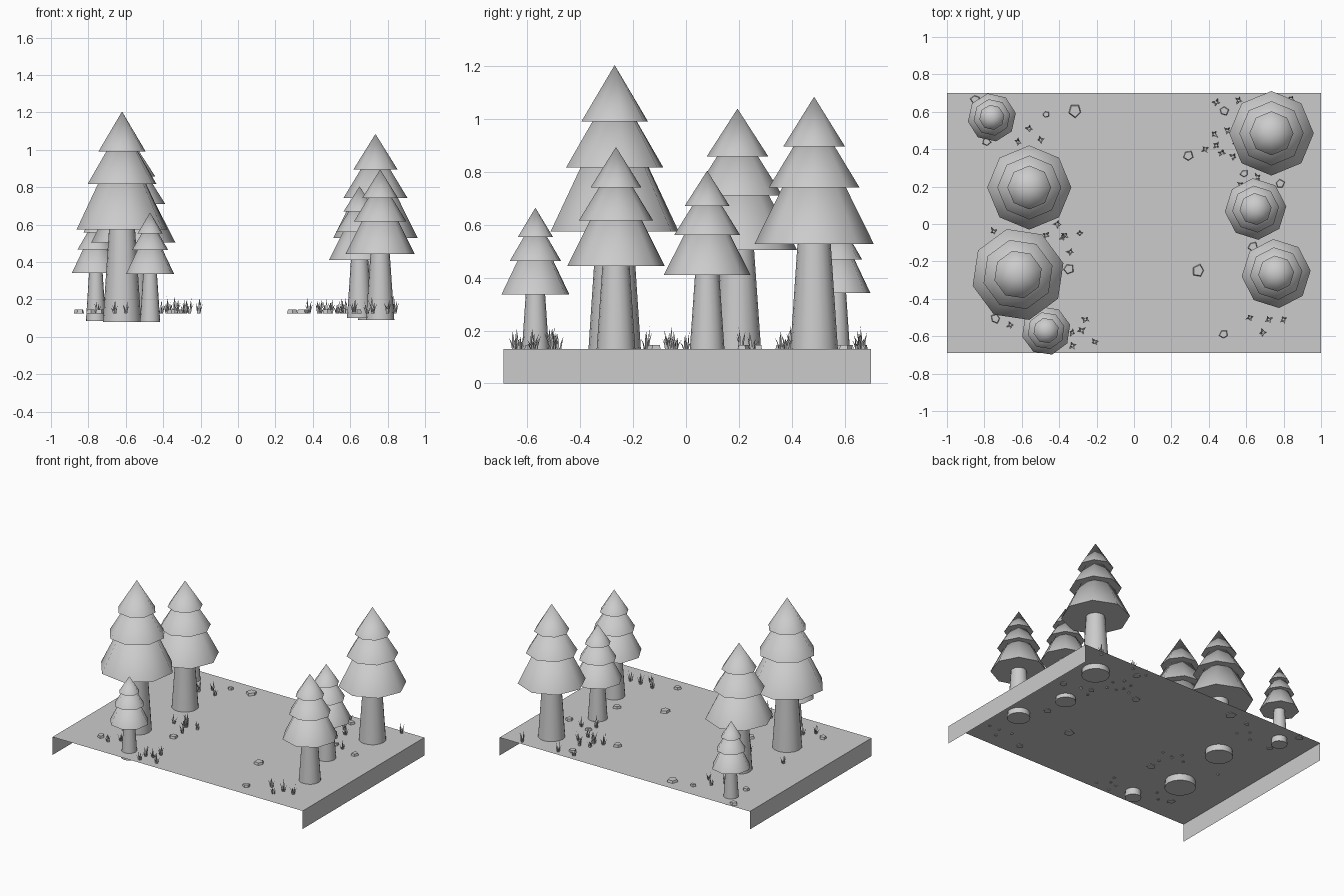
import bpy, bmesh, math, random
from mathutils import Matrix, Vector

random.seed(4)
cube = bpy.data.objects.get("Cube")
if cube:
    bpy.data.objects.remove(cube, do_unlink=True)

GROUND = 0.13
TAU = math.tau

grey = bpy.data.materials.new("plain_grey")
grey.use_nodes = True
colour = (0.6, 0.6, 0.6, 1)
grey.diffuse_color = colour
grey.node_tree.nodes["Principled BSDF"].inputs["Base Color"].default_value = colour


def finish(bm, name, smooth=False):
    """Turn a bmesh into a named object, keeping steep edges sharp."""
    for face in bm.faces:
        face.smooth = smooth
    for edge in bm.edges:
        if len(edge.link_faces) == 2:
            edge.smooth = edge.calc_face_angle(0) < math.radians(60)
    mesh = bpy.data.meshes.new(name)
    bm.to_mesh(mesh)
    bm.free()
    mesh.materials.append(grey)
    obj = bpy.data.objects.new(name, mesh)
    bpy.context.collection.objects.link(obj)
    return obj


def add_cone(bm, sides, r1, r2, z1, z2, origin, turn=0):
    """Capped cone or tapered cylinder between two heights."""
    place = (Matrix.Translation((origin[0], origin[1], (z1 + z2) / 2))
             @ Matrix.Rotation(turn, 4, 'Z'))
    made = bmesh.ops.create_cone(bm, cap_ends=True, segments=sides, radius1=r1,
                                 radius2=r2, depth=z2 - z1, matrix=place)
    bmesh.ops.remove_doubles(bm, verts=made["verts"], dist=1e-5)


# Ground sheet with a skirt on the left and right sides only
bm = bmesh.new()
profile = [(-1, 0), (-1, GROUND), (1, GROUND), (1, 0)]
front, back = [[bm.verts.new((x, y, z)) for x, z in profile] for y in (-0.69, 0.70)]
for i in range(3):
    bm.faces.new((front[i], front[i + 1], back[i + 1], back[i]))
bmesh.ops.recalc_face_normals(bm, faces=bm.faces)
if bm.faces[:] and [f for f in bm.faces if f.normal.z < -0.5]:
    bmesh.ops.reverse_faces(bm, faces=bm.faces[:])
finish(bm, "ground")


def tree(index, x, y, radius, base, apex, turn):
    """Tapered trunk below three stacked octagonal cones."""
    h = apex - base
    bm = bmesh.new()
    add_cone(bm, 16, radius * 0.41, radius * 0.27, base, base + h * 0.47, (x, y))
    finish(bm, f"tree_trunk_{index}", smooth=True)
    bm = bmesh.new()
    for size, low, high in ((1, 0.44, 0.9), (0.76, 0.655, 0.94), (0.52, 0.81, 1)):
        add_cone(bm, 8, radius * size, 0, base + h * low, base + h * high,
                 (x, y), math.radians(turn))
    finish(bm, f"tree_foliage_{index}", smooth=True)


# x, y, foliage radius, base height, top height, turn
trees = [
    (-0.62, -0.27, 0.25, 0.08, 1.205, 14),
    (-0.56, 0.195, 0.225, 0.085, 1.04, 0),
    (-0.76, 0.57, 0.13, 0.085, 0.67, 10),
    (-0.47, -0.57, 0.132, 0.08, 0.665, 14),
    (0.735, 0.485, 0.226, 0.09, 1.085, 0),
    (0.65, 0.08, 0.165, 0.10, 0.805, 5),
    (0.76, -0.265, 0.185, 0.09, 0.895, 5),
]
for number, values in enumerate(trees, 1):
    tree(number, *values)


def blade(bm, x, y, angle, lean, height):
    """Thin three-sided spike that leans outward and bends near its tip."""
    out = Vector((math.cos(angle), math.sin(angle), 0))
    side = Vector((-out.y, out.x, 0))
    foot = Vector((x, y, GROUND - 0.004)) + out * 0.005
    mid = foot + out * lean * 0.35 + Vector((0, 0, height * 0.55))
    tip = bm.verts.new(foot + out * lean + Vector((0, 0, height)))
    rings = []
    for centre, w in ((foot, 0.006), (mid, 0.0045)):
        rings.append([bm.verts.new(centre + offset) for offset in
                      (side * w, out * w * 0.7, -side * w)])
    for i in range(3):
        j = (i + 1) % 3
        bm.faces.new((rings[0][j], rings[0][i], rings[1][i], rings[1][j]))
        bm.faces.new((rings[1][j], rings[1][i], tip))


# Grass tufts
tufts = [
    (-.56, .51), (-.62, .44), (-.50, .45), (-.75, -.04), (-.47, -.06),
    (-.41, .0), (-.37, -.06), (-.29, -.05), (-.34, -.15), (-.38, -.07),
    (-.26, -.51), (-.28, -.57), (-.33, -.58), (-.21, -.63), (-.33, -.65),
    (-.66, -.54), (-.60, -.48), (.44, .65), (.56, .66), (.43, .48),
    (.50, .50), (.38, .40), (.44, .42), (.47, .38), (.55, .44),
    (.53, .36), (.84, .67), (.66, .25), (.57, .21), (.62, -.50),
    (.72, -.51), (.80, -.51), (.69, -.58),
]
bm = bmesh.new()
for x, y in tufts:
    turn = random.uniform(0, TAU)
    tall = random.uniform(0.8, 1.25)
    blade(bm, x, y, turn, 0.008, 0.075 * tall)
    for i in range(4):
        blade(bm, x, y, turn + TAU * i / 4 + random.uniform(-0.3, 0.3),
              random.uniform(0.012, 0.022), random.uniform(0.035, 0.06) * tall)
bmesh.ops.recalc_face_normals(bm, faces=bm.faces)
finish(bm, "grass_tufts")

# Flat five-sided stones: x, y, radius
stones = [
    (-.47, .585, .02), (-.315, .605, .038), (.48, .605, .028), (.29, .365, .03),
    (.78, .215, .028), (.59, .27, .024), (.345, -.25, .036), (.48, -.59, .026),
    (-.35, -.24, .03), (-.85, .665, .028), (-.79, .44, .026), (-.74, -.505, .028),
    (.635, -.12, .028),
]
bm = bmesh.new()
for x, y, r in stones:
    turn = random.uniform(0, TAU)
    spread = [r * random.uniform(0.8, 1.1) for _ in range(5)]
    low, high = [], []
    for ring, size, z in ((low, 1, GROUND - 0.005), (high, 0.82, GROUND + 0.016)):
        for i, s in enumerate(spread):
            a = turn + TAU * i / 5
            ring.append(bm.verts.new((x + s * size * math.cos(a),
                                      y + s * size * math.sin(a), z)))
    bm.faces.new(high)
    bm.faces.new(low[::-1])
    for i in range(5):
        j = (i + 1) % 5
        bm.faces.new((low[i], low[j], high[j], high[i]))
finish(bm, "stones")
